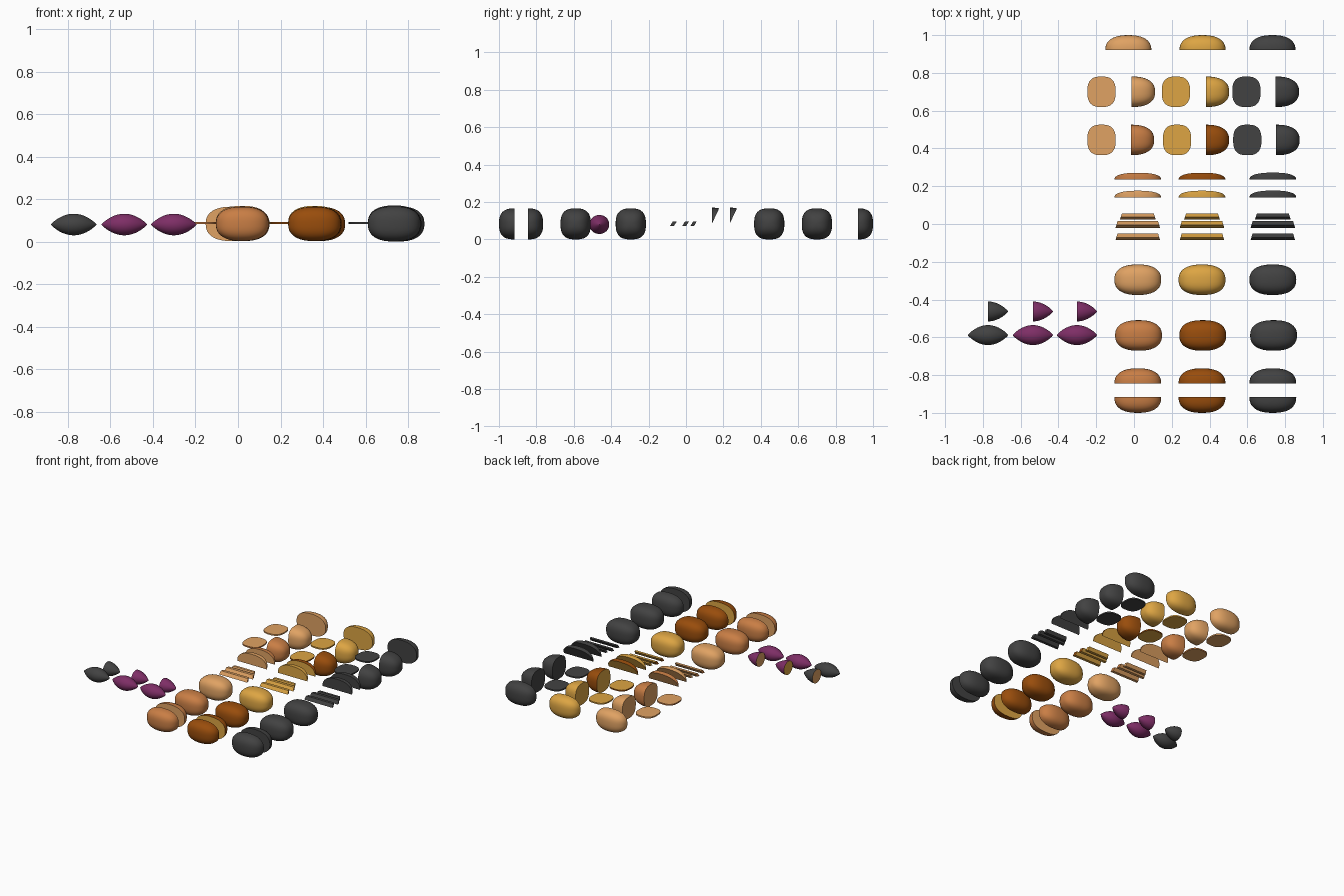
import bpy, bmesh, math
from mathutils import Vector

if "Cube" in bpy.data.objects:
    bpy.data.objects.remove(bpy.data.objects["Cube"])


def lin(c):
    c /= 255
    return c / 12.92 if c <= 0.04045 else ((c + 0.055) / 1.055) ** 2.4


def mat(name, r, g, b):
    m = bpy.data.materials.new(name)
    m.diffuse_color = (lin(r), lin(g), lin(b), 1)
    m.use_nodes = True
    m.node_tree.nodes["Principled BSDF"].inputs["Base Color"].default_value = m.diffuse_color
    return m


RAW = mat("raw_flesh", 224, 162, 99)
GOLD = mat("baked_flesh", 221, 165, 67)
DARK = mat("burnt", 66, 66, 66)
SKIN = mat("raw_skin", 201, 126, 69)
BAKED = mat("baked_skin", 153, 77, 12)
PURPLE = mat("purple_skin", 126, 46, 102)


def finish(bm, name, loc, outer, inner):
    bmesh.ops.recalc_face_normals(bm, faces=bm.faces[:])
    bm.normal_update()
    for f in bm.faces:
        f.smooth = True
    for e in bm.edges:
        e.smooth = e.calc_face_angle(0) < 0.6
    me = bpy.data.meshes.new(name)
    bm.to_mesh(me)
    bm.free()
    me.materials.append(outer)
    me.materials.append(inner)
    ob = bpy.data.objects.new(name, me)
    ob.location = loc
    bpy.context.collection.objects.link(ob)
    return ob


def sup(a, p):
    """Point on a unit superellipse."""
    c, s = math.cos(a), math.sin(a)
    return (math.copysign(abs(c) ** (2 / p), c), math.copysign(abs(s) ** (2 / p), s))


def potato_profile(u):
    return (1 - abs(u) ** 2.4) ** (1 / 2.4)


def spindle_profile(u):
    return 0.85 * (1 - u * u) + 0.15 * math.sqrt(1 - u * u)


def tuber(name, loc, size, outer, inner, cuts=(), profile=potato_profile, power=2.7, n=25, seg=36):
    """Lathe-like body along x; each cut is a plane normal through the centre, removing its positive side."""
    bm = bmesh.new()
    rx, ry, rz = size
    rings = []
    for i in range(1, n):
        u = -math.cos(math.pi * i / n)
        r = profile(u)
        ring = []
        for j in range(seg):
            a, b = sup((j + 0.5) * math.tau / seg, power)
            ring.append(bm.verts.new((u * rx, a * r * ry, b * r * rz)))
        rings.append(ring)
    tips = [bm.verts.new((-rx, 0, 0)), bm.verts.new((rx, 0, 0))]
    for j in range(seg):
        k = (j + 1) % seg
        for a, b in zip(rings, rings[1:]):
            bm.faces.new((a[j], a[k], b[k], b[j]))
        bm.faces.new((tips[0], rings[0][j], rings[0][k]))
        bm.faces.new((tips[1], rings[-1][j], rings[-1][k]))
    for normal in cuts:
        bmesh.ops.bisect_plane(bm, geom=bm.verts[:] + bm.edges[:] + bm.faces[:], dist=1e-5,
                               plane_co=(0, 0, 0), plane_no=Vector(normal).normalized(), clear_outer=True)
        edges = [e for e in bm.edges if e.is_boundary]
        for f in bmesh.ops.edgeloop_fill(bm, edges=edges)["faces"]:
            f.material_index = 1
    return finish(bm, name, loc, outer, inner)


def disc(name, loc, rx, ry, h, outer, inner, seg=36):
    """Flat round slice with a skin rim."""
    bm = bmesh.new()
    pts = [sup((j + 0.5) * math.tau / seg, 2.7) for j in range(seg)]
    lo, hi = [[bm.verts.new((a * rx, b * ry, z)) for a, b in pts] for z in (-h, h)]
    for ring in (lo, hi):
        bm.faces.new(ring).material_index = 1
    for j in range(seg):
        k = (j + 1) % seg
        bm.faces.new((lo[j], lo[k], hi[k], hi[j]))
    return finish(bm, name, loc, outer, inner)


def fry(name, loc, half, lean, outer, inner):
    """Leaning stick with skin-coloured slanted ends."""
    bm = bmesh.new()
    sect = [(-0.018, -0.012), (0.003, -0.012), (0.018, 0.012), (-0.003, 0.012)]
    ends = [[bm.verts.new((s * (half - 0.3 * (y + 0.018)), y * lean, z)) for y, z in sect] for s in (-1, 1)]
    for e in ends:
        bm.faces.new(e)
    for j in range(4):
        k = (j + 1) % 4
        f = bm.faces.new((ends[0][j], ends[0][k], ends[1][k], ends[1][j]))
        f.material_index = 1
    return finish(bm, name, loc, outer, inner)


# Three columns: raw, baked, burnt
Z = 0.083
columns = [
    ("raw", 0.020, SKIN, RAW, -0.030, (-0.172, -0.172), (-0.012, -0.017), 0.081),
    ("baked", 0.360, BAKED, GOLD, 0.363, (0.222, 0.228), (0.380, 0.380), 0.081),
    ("burnt", 0.735, DARK, DARK, 0.733, (0.595, 0.600), (0.750, 0.753), 0.083),
]
for tag, x, skin, flesh, xa, xd, xh, rz in columns:
    size = (0.124, 0.081, rz)
    wedge_cuts = [(0, -1, 0), (0, 1, -0.47)]
    # whole potatoes
    tuber(tag + "_peeled_whole", (x, -0.295, Z), size, flesh, flesh)
    tuber(tag + "_whole", (x + 0.004, -0.59, Z), size, skin, flesh)
    # lengthwise halves
    tuber(tag + "_half_back", (x, -0.845, Z), size, skin, flesh, [(0, -1, 0)])
    tuber(tag + "_half_front", (x, -0.917, Z), (0.124, 0.083, rz), skin, flesh, [(0, 1, 0)])
    tuber(tag + "_peeled_half", (xa, 0.92, Z), (0.122, 0.08, rz), flesh, flesh, [(0, -1, 0)])
    # crosswise halves and round slices
    for i, (y, outer, kind) in enumerate([(0.70, flesh, "peeled_"), (0.445, skin, "")]):
        tuber(tag + "_" + kind + "end", (xh[i], y, Z), size, outer, flesh, [(-1, 0, 0)])
        disc(tag + "_" + kind + "slice", (xd[i], y, 0.088), 0.075, 0.081, 0.005, outer, flesh)
    # wedges
    tuber(tag + "_wedge", (x, 0.235, Z + 0.004), size, skin, flesh, wedge_cuts)
    tuber(tag + "_peeled_wedge", (x, 0.14, Z + 0.004), size, flesh, flesh, wedge_cuts)
    # fries
    fry(tag + "_fry_front", (x, -0.068, 0.083), 0.118, 1, skin, flesh)
    fry(tag + "_fry_middle", (x, -0.003, 0.083), 0.118, 1, skin, flesh)
    fry(tag + "_fry_back", (x, 0.040, 0.083), 0.095, 0.9, flesh, flesh)

# Small tapered roots, whole and halved
for tag, x, skin, flesh in [("raw", -0.302, PURPLE, RAW), ("baked", -0.535, PURPLE, GOLD),
                            ("burnt", -0.773, DARK, DARK)]:
    size = (0.107, 0.053, 0.051)
    tuber(tag + "_root", (x, -0.588, 0.08), size, skin, flesh, (), spindle_profile, 2)
    tuber(tag + "_root_half", (x, -0.463, 0.08), size, skin, RAW if tag == "burnt" else flesh,
          [(-1, 0, 0)], spindle_profile, 2)
